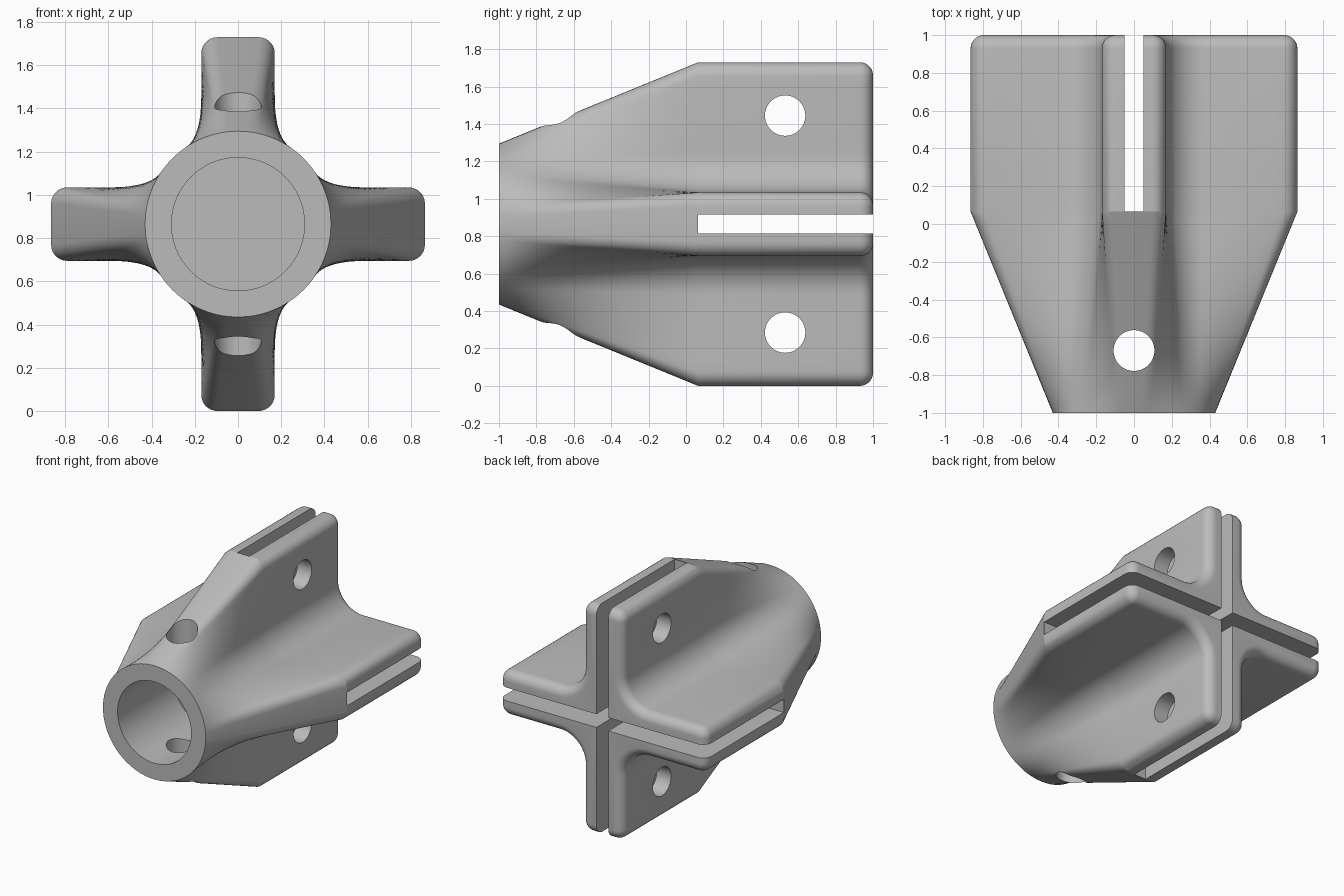
import bpy, bmesh, math
from math import sin, cos, pi
from mathutils import Matrix, Vector

cube = bpy.data.objects.get("Cube")
if cube:
    bpy.data.objects.remove(cube, do_unlink=True)

TIP, HALF, CORNER, VALLEY = 0.865, 0.17, 0.075, 0.2
NOSE, BORE, HOLE, SLOT = 0.43, 0.308, 0.108, 0.1
KINK, ROUND = 0.065, 0.07
SEG = 7

grey = bpy.data.materials.new("plain grey")
grey.use_nodes = True
colour = (0.5, 0.5, 0.5, 1)
grey.diffuse_color = colour
grey.node_tree.nodes["Principled BSDF"].inputs["Base Color"].default_value = colour


def half_fin(d):
    """Half a fin outline, from tip centre to the valley diagonal, inset by d."""
    r, c = CORNER - d, TIP - CORNER
    m = HALF + VALLEY
    pts = [Vector((TIP - d, 0))]
    for i in range(SEG + 1):
        a = pi / 2 * i / SEG
        pts.append(Vector((c + r * cos(a), HALF - CORNER + r * sin(a))))
    pts += [Vector((c + (m - c) * i / 9, HALF - d)) for i in range(1, 9)]
    for i in range(SEG + 1):
        a = -pi / 2 - pi / 4 * i / SEG
        pts.append(Vector((m + (VALLEY + d) * cos(a), m + (VALLEY + d) * sin(a))))
    return pts


def half_circle_sector():
    """Points on the nose circle matched to the fin outline by length."""
    fin = half_fin(0)
    run = [0]
    for a, b in zip(fin, fin[1:]):
        run.append(run[-1] + (b - a).length)
    return [Vector((NOSE * cos(pi / 4 * s / run[-1]), NOSE * sin(pi / 4 * s / run[-1])))
            for s in run]


def full_ring(half):
    quarter = half + [Vector((p.y, p.x)) for p in reversed(half[1:-1])]
    return [Matrix.Rotation(k * pi / 2, 2) @ p for k in range(4) for p in quarter]


# Sections: round nose to cross, straight fins, rounded back edge
nose, cross = full_ring(half_circle_sector()), full_ring(half_fin(0))
sections = []
for i in range(25):
    t = i / 24
    sections.append((-1 + (KINK + 1) * t, [a.lerp(b, t) for a, b in zip(nose, cross)]))
for i in range(SEG + 1):
    a = pi / 2 * i / SEG
    sections.append((1 - ROUND + ROUND * sin(a), full_ring(half_fin(ROUND * (1 - cos(a))))))

bm = bmesh.new()
rings = [[bm.verts.new((p.x, y, p.y + TIP)) for p in pts] for y, pts in sections]
for r0, r1 in zip(rings, rings[1:]):
    for j in range(len(r0)):
        k = (j + 1) % len(r0)
        bm.faces.new((r0[j], r0[k], r1[k], r1[j]))
bm.faces.new(rings[0])
bm.faces.new(rings[-1])
bmesh.ops.recalc_face_normals(bm, faces=bm.faces)
mesh = bpy.data.meshes.new("finned_socket")
bm.to_mesh(mesh)
bm.free()
body = bpy.data.objects.new("finned_socket", mesh)
bpy.context.collection.objects.link(body)
mesh.materials.append(grey)


def cut(cutter):
    """Subtract the active cutter from the body, then discard it."""
    cutter.hide_render = True
    cutter.data.materials.append(grey)
    bpy.ops.object.select_all(action='DESELECT')
    bpy.context.view_layer.objects.active = body
    body.select_set(True)
    mod = body.modifiers.new("cut", 'BOOLEAN')
    mod.operation, mod.solver, mod.object = 'DIFFERENCE', 'EXACT', cutter
    bpy.ops.object.modifier_apply(modifier=mod.name)
    bpy.data.objects.remove(cutter, do_unlink=True)


def cut_cylinder(radius, depth, location, rotation):
    bpy.ops.mesh.primitive_cylinder_add(vertices=64, radius=radius, depth=depth,
                                        location=location, rotation=rotation)
    cut(bpy.context.object)


def cut_box(size, location):
    bpy.ops.mesh.primitive_cube_add(size=1, location=location)
    box = bpy.context.object
    box.scale = size
    bpy.context.view_layer.update()
    cut(box)


# Crossed panel slots
length = 1.2 - KINK
for size in ((SLOT, length, 3), (3, length, SLOT)):
    cut_box(size, (0, KINK + length / 2, TIP))

# Blind tube bore and vertical pin hole
cut_cylinder(BORE, 0.87, (0, -0.765, TIP), (pi / 2, 0, 0))
cut_cylinder(HOLE, 3, (0, -0.67, TIP), (0, 0, 0))

# Bolt holes in the upper and lower fins
for side in (-1, 1):
    cut_cylinder(HOLE, 1, (0, 0.53, TIP + side * 0.58), (0, pi / 2, 0))

bpy.ops.object.select_all(action='DESELECT')
body.select_set(True)
bpy.context.view_layer.objects.active = body
bpy.ops.object.shade_smooth_by_angle(angle=math.radians(20))
